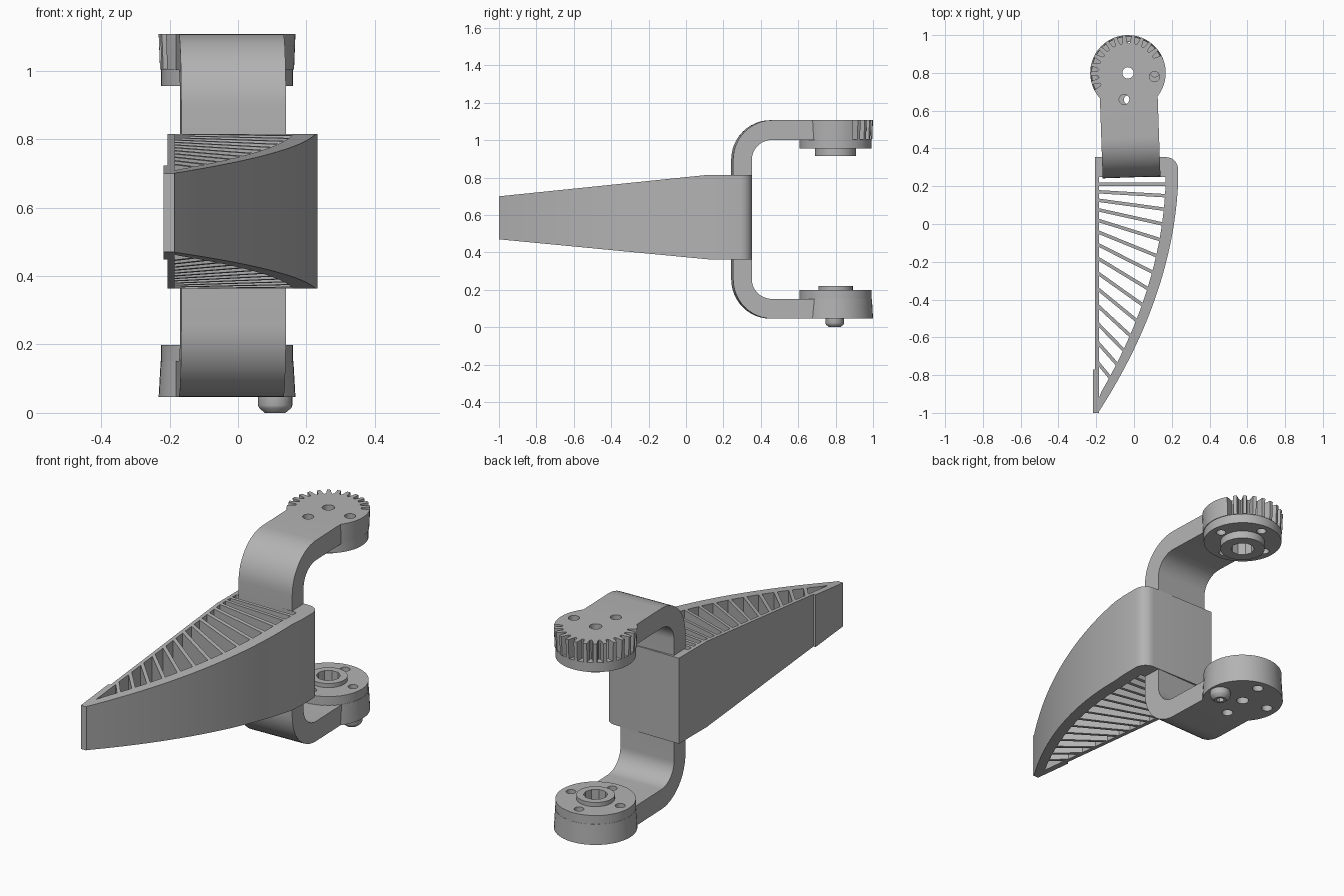
import bpy, bmesh, math
from mathutils import Matrix, Vector

cube = bpy.data.objects.get("Cube")
if cube:
    bpy.data.objects.remove(cube, do_unlink=True)

grey = bpy.data.materials.new("neutral_grey")
grey.use_nodes = True
grey.diffuse_color = (0.45, 0.45, 0.45, 1)
grey.node_tree.nodes["Principled BSDF"].inputs["Base Color"].default_value = grey.diffuse_color

HUB = Vector((-0.032, 0.8, 0))
HOLE_TURN = math.radians(-8)


def finish(name, bm):
    bmesh.ops.recalc_face_normals(bm, faces=bm.faces)
    mesh = bpy.data.meshes.new(name)
    bm.to_mesh(mesh)
    bm.free()
    mesh.materials.append(grey)
    ob = bpy.data.objects.new(name, mesh)
    bpy.context.collection.objects.link(ob)
    return ob


def activate(ob):
    bpy.ops.object.select_all(action='DESELECT')
    ob.select_set(True)
    bpy.context.view_layer.objects.active = ob


def smooth(ob):
    activate(ob)
    bpy.ops.object.shade_smooth_by_angle(angle=math.radians(30))


def loft(bm, rings):
    """Closed solid through rings of equal point count."""
    rows = [[bm.verts.new(p) for p in ring] for ring in rings]
    n = len(rows[0])
    for a, b in zip(rows, rows[1:]):
        for i in range(n):
            j = (i + 1) % n
            bm.faces.new((a[i], a[j], b[j], b[i]))
    bm.faces.new(rows[0])
    bm.faces.new(rows[-1])


def circle(r, z, n=48, centre=HUB):
    return [(centre.x + r * math.cos(2 * math.pi * i / n),
             centre.y + r * math.sin(2 * math.pi * i / n), z) for i in range(n)]


def turned(name, steps, n=48, centre=HUB):
    """Round part from (radius, height) steps."""
    bm = bmesh.new()
    loft(bm, [circle(r, z, n, centre) for r, z in steps])
    return finish(name, bm)


def drill(ob, holes):
    """Cut vertical holes given as (centre, radius, z0, z1, sides)."""
    for centre, r, z0, z1, n in holes:
        cutter = turned("cutter", [(r, z0), (r, z1)], n, centre)
        mod = ob.modifiers.new("hole", 'BOOLEAN')
        mod.operation, mod.solver, mod.object = 'DIFFERENCE', 'EXACT', cutter
        activate(ob)
        bpy.ops.object.modifier_apply(modifier=mod.name)
        bpy.data.objects.remove(cutter, do_unlink=True)


def bolt_spot(quarter):
    a = HOLE_TURN + quarter * math.pi / 2
    return HUB + Vector((0.142 * math.cos(a), 0.142 * math.sin(a), 0))


# Finger: height tapers toward the tip
def z_range(y):
    t = max(0, (0.12 - y) / 1.12)
    mid, half = 0.589 - 0.004 * t, 0.226 - 0.111 * t
    return mid - half, mid + half


def strip(bm, pairs):
    """Upright wall between paired plan points, following the taper."""
    rings = []
    for a, b in pairs:
        (a0, a1), (b0, b1) = z_range(a[1]), z_range(b[1])
        rings.append([(*a, a0), (*b, b0), (*b, b1), (*a, a1)])
    loft(bm, rings)


def outer_x(y):
    s = 0.2 - y
    return 0.233 - 0.0575 * s - 0.246 * s * s


def inner_x(y):
    return max(-0.195, outer_x(y) - 0.066 + 0.013 * (0.2 - y))


# Back block with rounded corner, running into the curved wall
pairs = [((-0.206, 0.354), (-0.206, 0.25))]
for k in range(7):
    a = math.pi / 2 * (1 - k / 6)
    pairs.append(((0.17 + 0.063 * math.cos(a), 0.291 + 0.063 * math.sin(a)),
                  (0.14 + 0.027 * k / 6, 0.25)))
for y in [0.2, 0.12] + [0.12 - 1.12 * k / 20 for k in range(1, 21)]:
    pairs.append(((outer_x(y), y), (inner_x(y), y)))
bm = bmesh.new()
strip(bm, pairs)
smooth(finish("curved_wall", bm))

# Straight wall and thickened tip pad
bm = bmesh.new()
strip(bm, [((-0.206, y), (-0.186, y)) for y in (0.3, 0.12, -1)])
strip(bm, [((-0.218, y), (-0.19, y)) for y in (-0.77, -1)])
finish("straight_wall", bm)

# Fanned ribs
bm = bmesh.new()
for i in range(14):
    t = i / 13
    y0, slope = 0.21 - 0.47 * t - 0.47 * t * t, -1.3 * t ** 1.2
    x = 0.0
    for _ in range(40):
        x = 0.5 * x + 0.5 * (inner_x(y0 + slope * (x + 0.19)) + 0.012)
    start, end = Vector((-0.195, y0)), Vector((x, y0 + slope * (x + 0.19)))
    d = (end - start).normalized()
    side = Vector((-d.y, d.x)) * 0.009
    strip(bm, [(tuple(p + side), tuple(p - side)) for p in (start, end)])
finish("ribs", bm)


# Bent arms, upper and lower
def arm(name, z_sign, z_face, z_root):
    path = [((0.247, z_root), (0.347, z_root))]
    zc = z_face - z_sign * 0.21
    for k in range(13):
        a = math.pi / 2 * k / 12
        c, s = math.cos(a), z_sign * math.sin(a)
        path.append(((0.457 - 0.21 * c, zc + 0.21 * s), (0.457 - 0.11 * c, zc + 0.105 * s)))
    path.append(((0.7, z_face), (0.7, z_face - z_sign * 0.105)))
    bm = bmesh.new()
    loft(bm, [[(-0.153, *a), (0.153, *a), (0.153, *b), (-0.153, *b)] for a, b in path])
    bmesh.ops.transform(bm, verts=bm.verts, matrix=(
        Matrix.Translation((-0.013, 0.25, 0)) @ Matrix.Rotation(math.radians(2), 4, 'Z')
        @ Matrix.Translation((0, -0.25, 0))))
    return finish(name, bm)


def through(quarters, z0, z1):
    return ([(HUB, 0.03, z0, z1, 24)]
            + [(bolt_spot(q), 0.027, z0, z1, 24) for q in quarters])


upper_arm = arm("upper_arm", 1, 1.107, 0.78)
drill(upper_arm, through([3], 0.9, 1.2)[1:])
smooth(upper_arm)
lower_arm = arm("lower_arm", -1, 0.046, 0.4)
drill(lower_arm, through([3], -0.1, 0.3)[1:])
smooth(lower_arm)

# Upper hub disc with gear teeth around the back
R, ROOT, PITCH, FIRST, GAPS = 0.2, 0.155, 14.2, 32, 13
outline = []
for i in range(GAPS):
    a = FIRST + PITCH * i
    outline += [(a - 4.5, R), (a - 2.5, ROOT + 0.005), (a, ROOT), (a + 2.5, ROOT + 0.005),
                (a + 4.5, R), (a + PITCH / 2, R)]
last = FIRST + PITCH * (GAPS - 1) + PITCH / 2
outline += [(last + (FIRST + 355 - last) * k / 28, R) for k in range(1, 28)]
bm = bmesh.new()
loft(bm, [[(HUB.x + r * f * math.cos(math.radians(a)), HUB.y + r * f * math.sin(math.radians(a)), z)
           for a, r in outline] for z, f in ((1.004, 0.98), (1.107, 1))])
gear = finish("upper_gear_disc", bm)
drill(gear, through([0, 3], 0.9, 1.2))
smooth(gear)

# Lower hub disc
disc = turned("lower_disc", [(0.2, 0.046), (0.194, 0.152)])
drill(disc, through(range(4), -0.1, 0.3))
smooth(disc)


# Bearing flanges with raised bosses, four bolt holes and a faceted bore
def flange(name, z0, z1, z2, boss_r):
    ob = turned(name, [(0.193, z0), (0.193, z1), (boss_r, z1), (boss_r, z2)])
    lo, hi = min(z0, z2) - 0.05, max(z0, z2) + 0.05
    drill(ob, [(HUB, 0.058, lo, hi, 10)]
          + [(bolt_spot(q + 0.1), 0.024, lo, hi, 20) for q in range(4)])
    smooth(ob)


flange("upper_flange", 1.005, 0.955, 0.915, 0.11)
flange("lower_flange", 0.151, 0.198, 0.22, 0.092)

# Screw under the lower disc
screw_at = bolt_spot(0) + Vector((0, 0.015, 0))
screw = turned("screw", [(0.03, 0), (0.047, 0.014), (0.05, 0.022), (0.05, 0.05)], 32, screw_at)
drill(screw, [(screw_at, 0.02, -0.02, 0.025, 6)])
smooth(screw)
